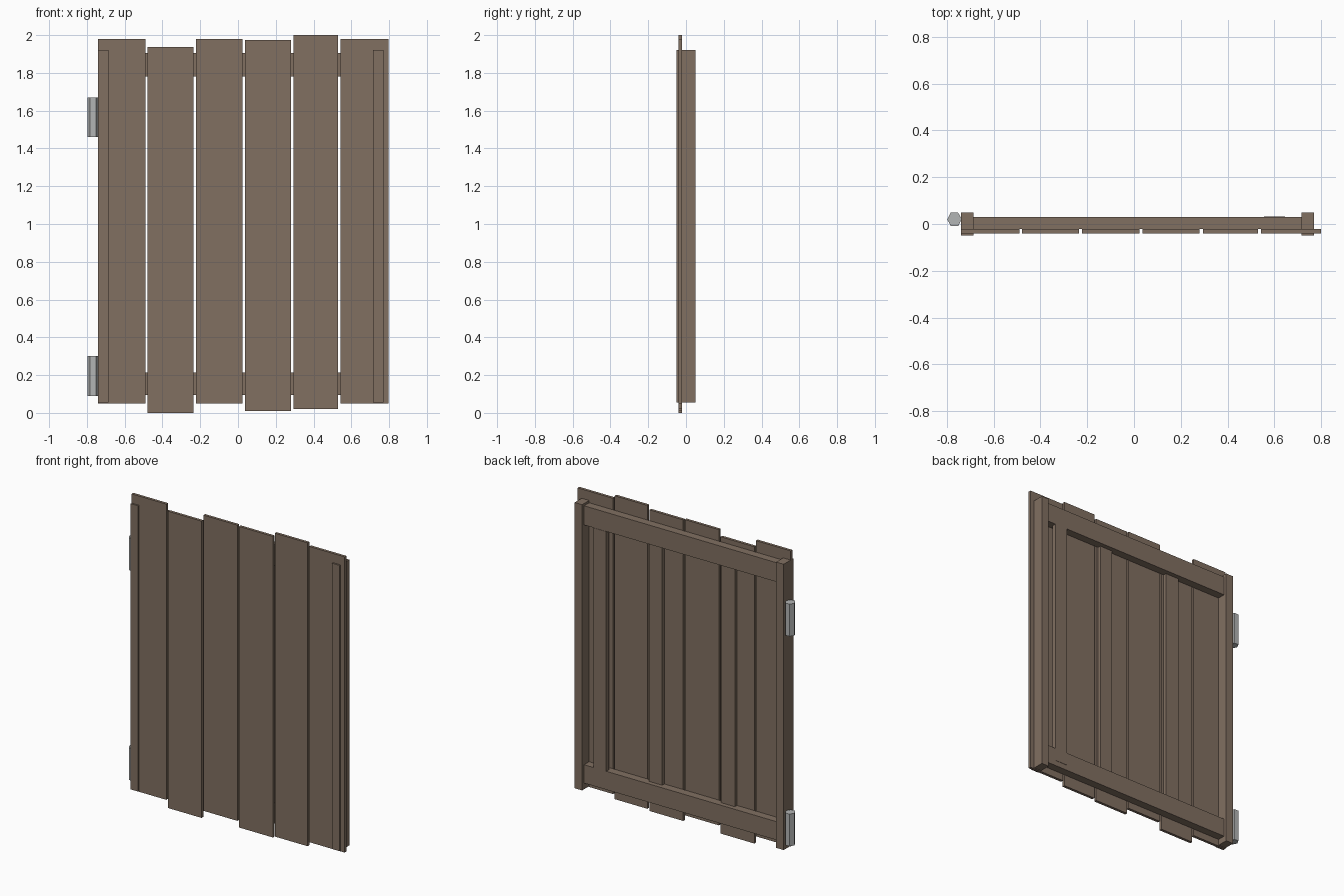
import bpy, bmesh, math

if "Cube" in bpy.data.objects:
    bpy.data.objects.remove(bpy.data.objects["Cube"])

def material(name, rgb):
    m = bpy.data.materials.new(name)
    m.diffuse_color = (*rgb, 1)
    m.use_nodes = True
    m.node_tree.nodes["Principled BSDF"].inputs["Base Color"].default_value = m.diffuse_color
    return m

wood = material("weathered_wood", (0.22, 0.16, 0.12))
metal = material("grey_metal", (0.45, 0.46, 0.46))

def finish(name, bm, mat):
    me = bpy.data.meshes.new(name)
    bm.to_mesh(me)
    bm.free()
    me.materials.append(mat)
    ob = bpy.data.objects.new(name, me)
    bpy.context.collection.objects.link(ob)
    return ob

def box(name, x, y, z, mat=wood):
    bm = bmesh.new()
    bmesh.ops.create_cube(bm, size=1)
    for v in bm.verts:
        for i, (a, b) in enumerate((x, y, z)):
            v.co[i] = a if v.co[i] < 0 else b
    return finish(name, bm, mat)

# uneven front planks: x range, z range
planks = [(-0.74, -0.49, 0.05, 1.98), (-0.478, -0.235, 0.0, 1.937),
          (-0.222, 0.024, 0.05, 1.98), (0.036, 0.28, 0.01, 1.975),
          (0.295, 0.53, 0.02, 2.0), (0.542, 0.798, 0.05, 1.98)]
for i, (x0, x1, z0, z1) in enumerate(planks):
    box(f"plank_{i + 1}", (x0, x1), (-0.04, -0.022), (z0, z1))

# side posts
for name, x0 in (("left_post", -0.74), ("right_post", 0.715)):
    box(name, (x0, x0 + 0.054), (-0.05, 0.05), (0.055, 1.92))

# cross rails
for name, z in (("bottom_rail", (0.095, 0.215)), ("top_rail", (1.78, 1.905))):
    box(name, (-0.70, 0.73), (-0.022, 0.03), z)

# back battens; the outer one sits proud and drops over the bottom rail
box("batten_outer", (0.555, 0.645), (0.003, 0.032), (0.13, 1.78))
box("batten_middle", (0.172, 0.266), (-0.022, 0.0), (0.2, 1.79))
box("batten_inner", (-0.353, -0.252), (-0.022, 0.0), (0.2, 1.79))

# six-sided hinge barrels
for name, z in (("lower_hinge", 0.195), ("upper_hinge", 1.565)):
    bm = bmesh.new()
    bmesh.ops.create_cone(bm, cap_ends=True, segments=6, radius1=0.031,
                          radius2=0.031, depth=0.21)
    # put corners on the x axis and fit the barrel in place
    if max(abs(v.co.x) for v in bm.verts) < 0.03:
        for v in bm.verts:
            v.co.x, v.co.y = v.co.y, -v.co.x
    for v in bm.verts:
        v.co.x -= 0.767
        v.co.y = v.co.y * 1.08 + 0.02
        v.co.z += z
    finish(name, bm, metal)
